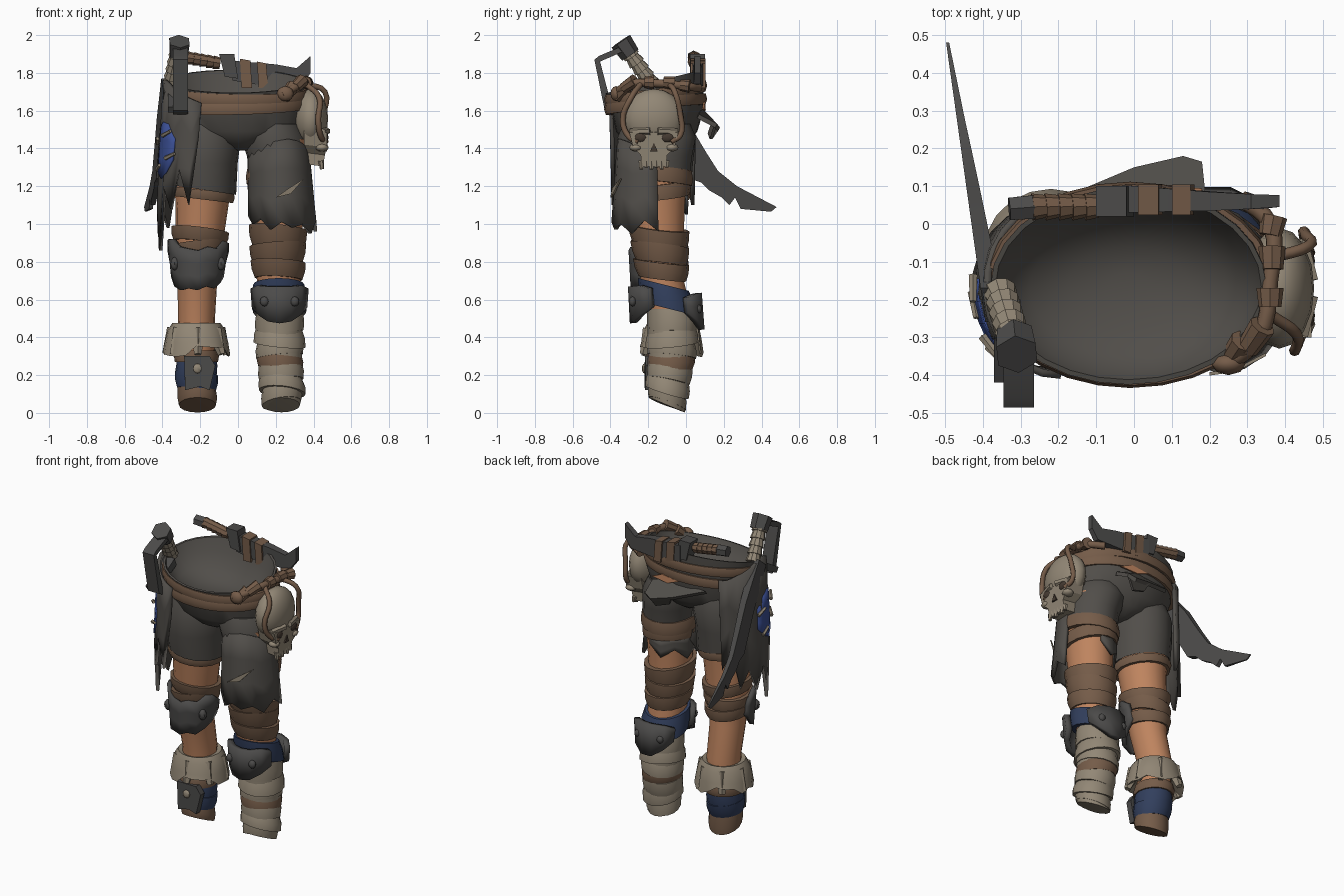
import bpy, bmesh, math, random
from mathutils import Vector

random.seed(4)


def material(name, *rgb):
    m = bpy.data.materials.new(name)
    m.diffuse_color = [(c / 255) ** 2.2 for c in rgb] + [1]
    return m


CLOTH = material("charcoal cloth", 82, 79, 75)
METAL = material("dark iron", 77, 76, 75)
LEATHER = material("brown leather", 116, 92, 74)
SKIN = material("skin", 189, 131, 95)
BONE = material("bone and linen", 145, 134, 117)
BLUE = material("navy cloth", 53, 65, 93)
PATCH = material("bright blue patch", 62, 81, 148)
HOLLOW = material("dark hollow", 70, 60, 52)


def build(name, bm, mat, angle=35):
    bmesh.ops.recalc_face_normals(bm, faces=bm.faces)
    me = bpy.data.meshes.new(name)
    bm.to_mesh(me)
    bm.free()
    me.materials.append(mat)
    for p in me.polygons:
        p.use_smooth = True
    me.set_sharp_from_angle(angle=math.radians(angle))
    ob = bpy.data.objects.new(name, me)
    bpy.context.collection.objects.link(ob)
    return ob


def tube(name, rings, mat, n=18, loop=False, jag=None):
    """Loft of elliptical rings (cx, cy, z, rx, ry, slope_x, slope_y); jag = ragged ring index."""
    bm = bmesh.new()
    rows = []
    for k, r in enumerate(rings):
        cx, cy, z, rx, ry, sx, sy = (tuple(r) + (0, 0))[:7]
        row = []
        for i in range(n):
            a = math.tau * i / n
            x, y = rx * math.cos(a), ry * math.sin(a)
            dz = random.uniform(-.035, .035) if k == jag else 0
            row.append(bm.verts.new((cx + x, cy + y, z + sx * x + sy * y + dz)))
        rows.append(row)
    for a, b in zip(rows, rows[1:] + rows[:1] if loop else rows[1:]):
        for i in range(n):
            bm.faces.new((a[i], a[i - 1], b[i - 1], b[i]))
    if not loop:
        bm.faces.new(rows[0])
        bm.faces.new(rows[-1])
    return build(name, bm, mat)


def sheet(name, top, bot, a0, a1, ztop, zbot, mat, thick=.015, rows=4):
    """Curved cloth or plate around an upright axis; top/bot = (cx, cy, rx, ry)."""
    bm = bmesh.new()
    n = len(zbot)
    grid = []
    for j in range(rows):
        t = j / (rows - 1)
        cx, cy, rx, ry = [p + (q - p) * t for p, q in zip(top, bot)]
        line = []
        for i in range(n):
            a = math.radians(a0 + (a1 - a0) * i / (n - 1))
            line.append(bm.verts.new((cx + rx * math.cos(a), cy + ry * math.sin(a),
                                      ztop[i] + (zbot[i] - ztop[i]) * t)))
        grid.append(line)
    for j in range(rows - 1):
        for i in range(n - 1):
            bm.faces.new((grid[j][i], grid[j][i + 1], grid[j + 1][i + 1], grid[j + 1][i]))
    ob = build(name, bm, mat)
    mod = ob.modifiers.new("thickness", 'SOLIDIFY')
    mod.thickness, mod.offset = thick, 0
    return ob


def prism(name, pts, vec, mat):
    """Flat outline pushed along a vector (or a vector per point)."""
    bm = bmesh.new()
    a = [bm.verts.new(p) for p in pts]
    b = [bm.verts.new(Vector(p) + Vector(vec(p) if callable(vec) else vec)) for p in pts]
    bm.faces.new(a)
    bm.faces.new(b)
    for i in range(len(a)):
        bm.faces.new((a[i], a[i - 1], b[i - 1], b[i]))
    return build(name, bm, mat, 20)


def rod(name, a, b, r1, r2, mat, n=8):
    a, b = Vector(a), Vector(b)
    bm = bmesh.new()
    bmesh.ops.create_cone(bm, cap_ends=True, segments=n, radius1=r1, radius2=r2, depth=(b - a).length)
    ob = build(name, bm, mat)
    ob.rotation_euler = (b - a).to_track_quat('Z', 'Y').to_euler()
    ob.location = (a + b) / 2
    return ob


def ball(name, loc, size, mat, seg=12):
    bm = bmesh.new()
    bmesh.ops.create_uvsphere(bm, u_segments=seg, v_segments=max(6, seg * 2 // 3), radius=1)
    ob = build(name, bm, mat, 50)
    ob.location, ob.scale = loc, size
    return ob


def rope(name, pts, r, mat):
    cu = bpy.data.curves.new(name, 'CURVE')
    cu.dimensions, cu.bevel_depth, cu.bevel_resolution, cu.use_fill_caps = '3D', r, 2, True
    cu.resolution_u = 4
    sp = cu.splines.new('BEZIER')
    sp.bezier_points.add(len(pts) - 1)
    for bp, p in zip(sp.bezier_points, pts):
        bp.co, bp.handle_left_type, bp.handle_right_type = p, 'AUTO', 'AUTO'
    cu.materials.append(mat)
    bpy.context.collection.objects.link(bpy.data.objects.new(name, cu))


# Leg cross-sections: z, cx, cy, rx, ry
LEGS = {
    "left": [(.08, .23, -.10, .09, .085), (.12, .235, -.10, .10, .09), (.3, .22, -.075, .11, .115),
             (.5, .22, -.075, .115, .115), (.7, .215, -.125, .115, .115), (.9, .21, -.14, .125, .13),
             (1.1, .215, -.15, .135, .145), (1.45, .215, -.16, .158, .185)],
    "right": [(.08, -.215, -.10, .085, .085), (.12, -.22, -.10, .092, .088), (.3, -.22, -.08, .095, .105),
              (.5, -.22, -.075, .098, .11), (.7, -.215, -.125, .105, .115), (.9, -.205, -.14, .125, .13),
              (1.1, -.19, -.15, .14, .145), (1.45, -.18, -.16, .17, .19)]}


def leg_at(side, z):
    t = LEGS[side]
    for p, q in zip(t, t[1:]):
        if z <= q[0] or q is t[-1]:
            f = max(0, (z - p[0]) / (q[0] - p[0]))
            return [u + (v - u) * f for u, v in zip(p[1:], q[1:])]


def wrap(name, side, z0, z1, mat, g0=.03, g1=.012, sx=0., sy=0.):
    """Flared strip wound round a leg."""
    rings = []
    for z, g in ((z0, -.02), (z0, g0), ((z0 + z1) / 2, (g0 + g1) / 2 + .006), (z1, g1), (z1, -.02)):
        cx, cy, rx, ry = leg_at(side, z)
        rings.append((cx, cy, z, rx + g, ry + g, sx, sy))
    tube(name, rings, mat, 16, loop=True)


for side, t in LEGS.items():
    tube(side + "_leg", [(x, y, z, rx, ry) for z, x, y, rx, ry in t], SKIN)

# Trousers with an open, hollow waist
tube("trouser_hips", [(.02, -.15, 1.39, .04, .1), (.01, -.155, 1.43, .16, .17), (.0, -.155, 1.49, .32, .215),
                      (0, -.15, 1.6, .352, .243), (-.015, -.165, 1.755, .365, .26, 0, .24),
                      (-.015, -.165, 1.755, .352, .247, 0, .24), (-.015, -.17, 1.69, .325, .22, 0, .18),
                      (-.015, -.17, 1.63, .26, .175, 0, .1), (-.015, -.17, 1.59, .16, .11),
                      (-.015, -.17, 1.575, .06, .04)], CLOTH, 28)
tube("right_trouser_leg", [(-.185, -.15, 1.2, .155, .165, -.15), (-.18, -.155, 1.18, .17, .182, -.15),
                           (-.18, -.16, 1.32, .178, .2), (-.168, -.155, 1.45, .183, .21),
                           (-.17, -.155, 1.53, .15, .18)], CLOTH)
tube("left_trouser_leg", [(.22, -.15, 1.25, .14, .165), (.22, -.155, 1.24, .155, .175),
                          (.212, -.16, 1.36, .165, .195), (.19, -.155, 1.46, .175, .21),
                          (.18, -.155, 1.53, .15, .18)], CLOTH)
wrap("right_hem_strap", "right", 1.13, 1.18, LEATHER, .02, .02, -.12)
wrap("left_thigh_wrap_low", "left", 1.14, 1.22, LEATHER, .022, .016, -.1, .1)
wrap("left_thigh_wrap_high", "left", 1.22, 1.3, LEATHER, .026, .018, .05, -.1)
sheet("left_inner_cloth", (.215, -.15, .148, .158), (.215, -.15, .15, .16), 75, 195,
      [1.16, 1.16, 1.17, 1.18, 1.2], [1.12, 1.05, 1.1, 1.03, 1.08], CLOTH)
# Open seam and hanging fold at the back
prism("back_tear", [(-.02, .094, 1.63), (.1, .092, 1.645), (.18, .085, 1.61), (.06, .096, 1.6)],
      (0, .009, 0), SKIN)
prism("back_fold", [(-.19, .07, 1.60), (.05, .08, 1.62), (.19, .07, 1.58), (.18, .165, 1.53), (.13, .18, 1.51),
                    (0, .15, 1.54)], (0, -.012, -.02), CLOTH)
prism("back_fold_lip", [(.18, .165, 1.53), (.13, .18, 1.51), (0, .15, 1.54), (.03, .13, 1.48), (.12, .14, 1.45)],
      (0, -.015, 0), CLOTH)

# Waist belts
for i, (z, sx, sy) in enumerate(((1.635, .02, .10), (1.695, -.02, .14))):
    tube(f"belt_{i}", [(-.01, -.161, z + dz, .365 + g, .254 + g, sx, sy) for dz, g in
                       ((-.03, -.012), (-.03, .01), (0, .019), (.028, .012), (.028, -.004))], LEATHER, 28, True)
ball("belt_knot", (.25, -.37, 1.69), (.045, .03, .04), LEATHER, 8)

# Ragged flap over the left thigh, with a slash
sheet("left_thigh_flap", (.215, -.17, .155, .185), (.235, -.165, .175, .22), 172, 365,
      [1.38, 1.4, 1.4, 1.41, 1.43, 1.44, 1.45, 1.44, 1.42, 1.4, 1.38],
      [1.14, 1.04, 1.0, 1.03, .97, 1.01, .98, 1.0, .95, 1.02, .96], CLOTH, .02)
prism("flap_slash", [(.2, -.392, 1.14), (.27, -.382, 1.19), (.35, -.34, 1.24), (.28, -.378, 1.16)],
      (0, -.009, 0), BONE)

# Tattered skirt on the right hip
sheet("right_hip_rag", (-.2, -.17, .19, .23), (-.215, -.17, .205, .22), 272, 110,
      [1.64, 1.66, 1.68, 1.7, 1.74, 1.76, 1.76, 1.74, 1.72, 1.7, 1.68, 1.68],
      [1.46, 1.1, 1.3, 1.08, 1.2, .86, 1.1, .95, 1.1, .98, 1.22, 1.1], CLOTH, .02)
sheet("hip_patch", (-.2, -.17, .205, .243), (-.21, -.17, .21, .243), 230, 174,
      [1.45, 1.53, 1.54, 1.52, 1.46], [1.34, 1.27, 1.24, 1.27, 1.33], PATCH, .012)
for z, a in ((1.48, 218), (1.36, 225), (1.3, 190), (1.44, 180)):
    c, s = math.cos(math.radians(a)), math.sin(math.radians(a))
    p = Vector((-.206 + .22 * c, -.17 + .252 * s, z))
    d = Vector((-s * .035, c * .035, .012))
    rod("patch_stitch", p - d, p + d, .012, .009, BONE, 5)

# Sword on the right hip: jagged blade, wrapped grip, pommel, knuckle bow
blade = [(-.26, 1.70), (-.17, 1.77), (0, 1.56), (.1, 1.39), (.17, 1.28), (.27, 1.2), (.48, 1.09), (.45, 1.065),
         (.29, 1.08), (.26, 1.14), (.23, 1.10), (.19, 1.14), (.12, 1.18), (.08, 1.22), (.02, 1.24), (-.1, 1.46)]
prism("sword_blade", [(-.43 - .14 * y, y, z) for y, z in blade],
      lambda p: (.008 + .07 * max(0, .4 - p[1]) ** .8, 0, 0), METAL)
g0, g1 = Vector((-.355, -.18, 1.74)), Vector((-.315, -.315, 1.925))
for i in range(5):
    rod("sword_grip_wrap", g0.lerp(g1, i / 5), g0.lerp(g1, (i + 1) / 5), .046, .036, BONE, 10)
rod("sword_pommel", g1 - Vector((0, -.02, .03)), g1 + Vector((.005, -.03, .042)), .053, .06, METAL, 6)
bow = [(-.33, 1.945), (-.46, 1.89), (-.485, 1.87), (-.43, 1.60), (-.39, 1.58), (-.395, 1.63), (-.455, 1.86),
       (-.34, 1.91)]
prism("sword_knuckle_bow", [(-.345, y, z) for y, z in bow], (.08, 0, 0), METAL)
prism("sword_guard", [(-.37, -.42, 1.62), (-.37, -.4, 1.59), (-.37, -.2, 1.69), (-.37, -.22, 1.74)], (.07, 0, 0), METAL)

# Dagger across the back of the waist
for i in range(5):
    x = -.27 + .035 * i
    rod("dagger_grip_wrap", (x, .045, 1.88 - .006 * i), (x + .035, .047, 1.875 - .006 * i), .036, .03, LEATHER)
rod("dagger_pommel", (-.33, .04, 1.885), (-.265, .045, 1.88), .034, .036, METAL, 6)
prism("dagger_guard", [(-.1, .02, 1.9), (-.02, .02, 1.9), (0, .02, 1.77), (-.07, .02, 1.78)], (0, .08, 0), METAL)
prism("dagger_sheath", [(-.03, .03, 1.865), (.2, .035, 1.845), (.31, .04, 1.825), (.385, .045, 1.89),
                        (.385, .045, 1.8), (.34, .04, 1.74), (.15, .035, 1.73), (-.03, .03, 1.76)],
      lambda p: (0, .07 - .1 * p[0], 0), METAL)
for x, w, h in ((.01, .055, 1.875), (.1, .05, 1.86)):
    prism("dagger_loop", [(x, .024, h), (x + w, .024, h - .01), (x + w + .01, .024, 1.72), (x + .01, .024, 1.72)],
          (0, .08, 0), LEATHER)

# Skull hung on the left hip
ball("skull_cranium", (.385, -.17, 1.56), (.092, .16, .155), BONE, 16)
prism("skull_face", [(.35, -.30, 1.5), (.35, -.28, 1.42), (.34, -.24, 1.38), (.33, -.235, 1.32), (.33, -.105, 1.32),
                     (.34, -.10, 1.38), (.35, -.06, 1.42), (.35, -.04, 1.5)], (.12, 0, -.015), BONE)
for s in (-1, 1):
    ball("skull_eye_socket", (.463, -.17 + s * .072, 1.458), (.016, .036, .026), HOLLOW, 8)
    rod("skull_brow", (.47, -.17 + s * .02, 1.492), (.445, -.17 + s * .125, 1.488), .02, .018, BONE, 6)
    ball("skull_cheek", (.445, -.17 + s * .095, 1.405), (.035, .035, .022), BONE, 8)
prism("skull_nose", [(.464, -.17, 1.43), (.462, -.19, 1.385), (.462, -.15, 1.385)], (.009, 0, 0), HOLLOW)
for i in range(6):
    y = -.237 + .027 * i
    rod("skull_tooth", (.44, y, 1.335), (.445, y, 1.29 + .01 * (i % 2)), .016, .011, BONE, 6)

# Ropes and knots holding the skull
rope("hip_rope", [(.23, -.38, 1.68), (.33, -.3, 1.74), (.36, -.15, 1.745), (.36, 0, 1.73), (.28, .07, 1.72)],
     .022, LEATHER)
rope("skull_rope_front", [(.36, -.24, 1.74), (.43, -.29, 1.67), (.425, -.335, 1.55), (.44, -.30, 1.46),
                          (.465, -.25, 1.435)], .015, LEATHER)
rope("skull_rope_back", [(.36, -.09, 1.74), (.46, -.06, 1.7), (.455, -.03, 1.58), (.45, -.03, 1.47),
                         (.465, -.08, 1.435)], .015, LEATHER)
for p, q in (((.25, -.37, 1.67), (.29, -.31, 1.73)), ((.3, -.33, 1.72), (.34, -.27, 1.76)),
             ((.36, -.22, 1.75), (.36, -.17, 1.75)), ((.365, -.12, 1.75), (.365, -.06, 1.745)),
             ((.36, -.03, 1.735), (.37, .02, 1.73))):
    rod("rope_knot", p, q, .03, .036, LEATHER, 8)

# Left leg: leather wraps, navy strap, knee plates, linen wraps
for i, (z0, z1, s) in enumerate(((.87, .98, -.1), (.79, .89, .06), (.71, .80, -.05))):
    wrap(f"left_leather_wrap_{i}", "left", z0, z1, LEATHER, .01, .026, s, -.12)
wrap("left_knee_strap", "left", .55, .68, BLUE, .03, .02, 0, -.25)
sheet("left_knee_plate_front", (.22, -.13, .148, .16), (.22, -.12, .14, .16), 200, 340,
      [.66, .675, .67, .67, .67, .675, .66], [.56, .52, .485, .475, .485, .52, .56], METAL, .035, 3)
sheet("left_knee_plate_back", (.22, -.06, .15, .13), (.22, -.06, .14, .145), 25, 155,
      [.61, .63, .635, .635, .63, .61], [.53, .48, .44, .44, .48, .53], METAL, .035, 3)
for x in (.14, .30):
    ball("knee_rivet", (x, -.283, .59), (.024, .02, .026), METAL, 8)
    ball("knee_rivet_back", (x, .065, .55), (.022, .02, .024), METAL, 8)
wrap("left_shin_underwrap", "left", .1, .55, BONE, .004, .004)
for i, (z0, z1, m) in enumerate(((.05, .13, BONE), (.11, .19, BONE), (.17, .26, BONE), (.24, .315, LEATHER),
                                 (.30, .38, BONE), (.36, .45, BONE), (.43, .54, BONE))):
    wrap(f"left_shin_wrap_{i}", "left", z0, z1, m, .012 if m is LEATHER else .014 + .012 * (i % 2), .006,
         (.14, -.1, .1, -.08, .1, -.1, .06)[i], (-.35, -.3, -.2, -.05, -.1, .1, 0)[i])
tube("left_foot_wrap", [(.23, -.1, .04, .07, .07, 0, -.42), (.23, -.1, .042, .098, .093, 0, -.42),
                        (.23, -.1, .08, .106, .098, 0, -.4), (.235, -.1, .12, .1, .09)], BONE, 16)

# Right leg: knee guard over straps, fur cuff, navy gaiter, stump shoe
for i, (z0, z1, s) in enumerate(((.9, .97, -.12), (.82, .9, .1), (.75, .82, -.06))):
    wrap(f"right_knee_strap_{i}", "right", z0, z1, LEATHER, .012, .022, s, -.1)
sheet("right_knee_guard", (-.21, -.14, .153, .152), (-.215, -.13, .13, .15), 172, 368,
      [.86, .92, .92, .88, .87, .86, .88, .87, .91, .9, .86], [.77, .72, .67, .65, .66, .65, .67, .66, .69, .72, .76],
      METAL, .025)
for x in (-.335, -.09):
    ball("knee_guard_stud", (x, -.235, .79), (.025, .025, .035), METAL, 6)
tube("fur_cuff", [(-.22, -.075, .37, .09, .1), (-.22, -.075, .325, .178, .168), (-.22, -.075, .375, .168, .16),
                  (-.22, -.075, .44, .152, .148), (-.22, -.075, .475, .128, .13), (-.22, -.075, .46, .08, .09)],
     BONE, 20, jag=1)
for i in range(7):
    a = math.tau * (i + .3) / 7
    c, s = math.cos(a), math.sin(a)
    rod("fur_tuft", (-.22 + .115 * c, -.075 + .11 * s, .44), (-.22 + .165 * c, -.075 + .15 * s, .31), .045, .02, BONE, 5)
wrap("gaiter_top_strap", "right", .27, .33, LEATHER, .02, .016)
wrap("gaiter_upper", "right", .19, .29, BLUE, .014, .008, .1, -.1)
wrap("gaiter_lower", "right", .125, .21, BLUE, .01, .02, -.1, -.1)
prism("ankle_plate", [(-.285, -.218, .3), (-.15, -.218, .3), (-.12, -.212, .25), (-.15, -.216, .12),
                      (-.2, -.22, .14), (-.28, -.216, .12)], (0, .04, 0), METAL)
ball("ankle_stud", (-.215, -.22, .235), (.026, .014, .026), BONE, 6)
tube("right_shoe", [(-.215, -.1, .04, .07, .07, 0, -.42), (-.215, -.1, .042, .098, .095, 0, -.42),
                    (-.215, -.1, .08, .105, .1, 0, -.35), (-.22, -.1, .14, .1, .095, 0, -.1)], LEATHER, 16)
